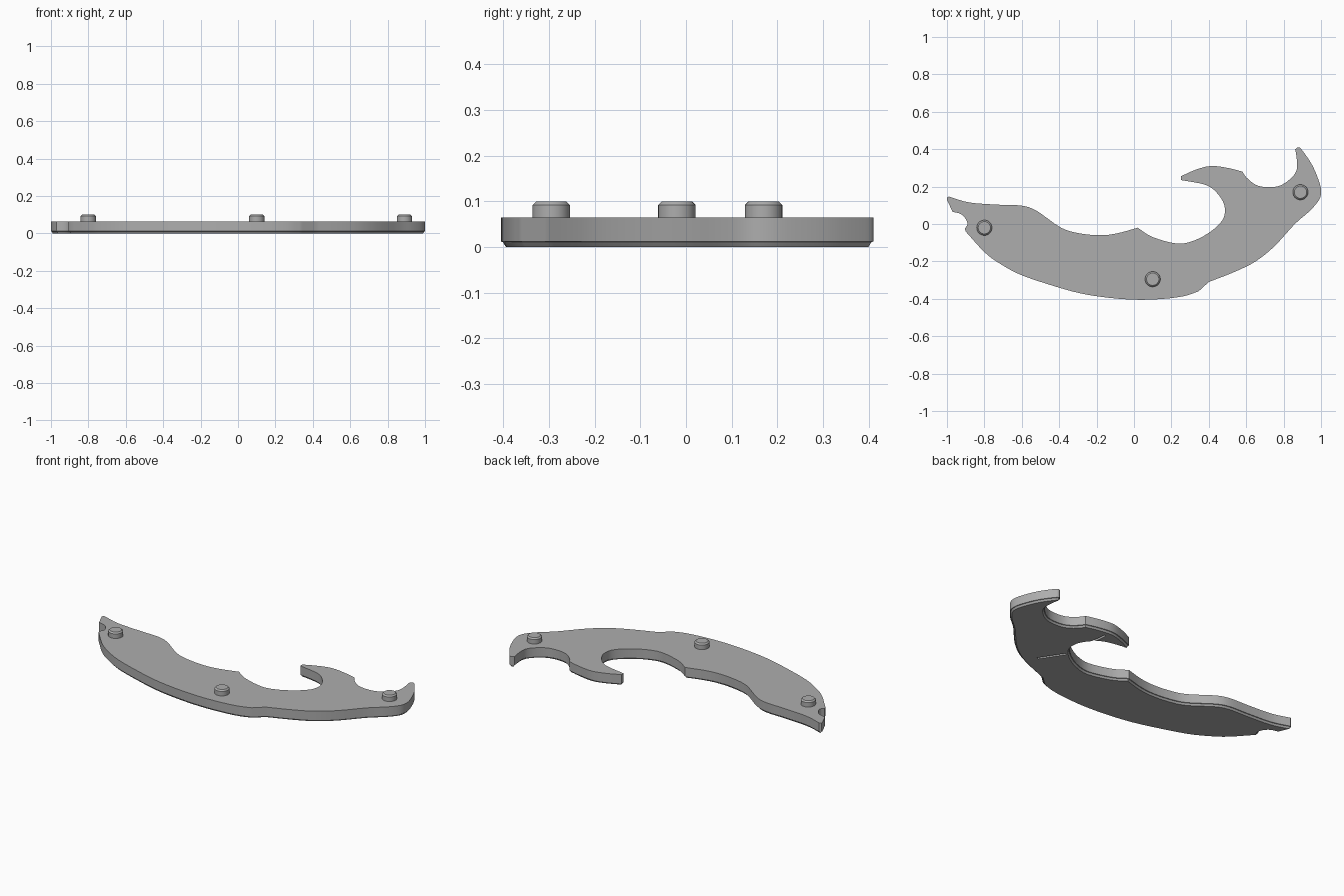
import bpy
import bmesh
import math
from mathutils import Vector

default = bpy.data.objects.get("Cube")
if default:
    bpy.data.objects.remove(default, do_unlink=True)

grey = bpy.data.materials.new("plain grey")
grey.use_nodes = True
grey.diffuse_color = (.42, .42, .42, 1)
grey.node_tree.nodes["Principled BSDF"].inputs["Base Color"].default_value = grey.diffuse_color


def make_object(name, bm):
    """Turn a bmesh into a grey object in the scene."""
    bmesh.ops.recalc_face_normals(bm, faces=bm.faces)
    mesh = bpy.data.meshes.new(name)
    bm.to_mesh(mesh)
    bm.free()
    mesh.materials.append(grey)
    obj = bpy.data.objects.new(name, mesh)
    bpy.context.collection.objects.link(obj)
    return obj


def select_only(obj):
    bpy.ops.object.select_all(action='DESELECT')
    obj.select_set(True)
    bpy.context.view_layer.objects.active = obj


def smooth(obj):
    select_only(obj)
    bpy.ops.object.shade_smooth_by_angle(angle=math.radians(28))


def spline(points, steps=4):
    """Smooth curve through the points, with sharp corners at both ends."""
    pts = [Vector(p) for p in points]
    if len(pts) == 2:
        return pts
    pts = [2 * pts[0] - pts[1]] + pts + [2 * pts[-1] - pts[-2]]
    curve = []
    for a, b, c, d in zip(pts, pts[1:], pts[2:], pts[3:]):
        for i in range(steps):
            t = i / steps
            curve.append(b + (c - a) * t / 2
                         + (2 * a - 5 * b + 4 * c - d) * t * t / 2
                         + (3 * b - a - 3 * c + d) * t ** 3 / 2)
    return curve + [pts[-2]]


# Outline edges, each running from one sharp corner to the next
tail_back = [(-.99, .147), (-.88, .115), (-.72, .103), (-.6, .098), (-.52, .07),
             (-.39, -.02), (-.29, -.05), (-.18, -.06), (-.09, -.05), (.02, -.02)]
inner_bay = [(.02, -.02), (.1, -.07), (.235, -.105), (.33, -.085), (.41, -.04),
             (.465, .01), (.485, .055), (.48, .11), (.44, .17), (.38, .21), (.25, .235)]
beak_back = [(.25, .255), (.33, .29), (.41, .31), (.5, .3), (.58, .28)]
small_bay = [(.58, .28), (.6, .25), (.65, .21), (.71, .197), (.78, .205),
             (.84, .245), (.87, .29), (.87, .35), (.862, .4)]
hook_side = [(.862, .4), (.88, .41), (.9, .393), (.95, .32), (.985, .24), (1, .18),
             (.99, .13), (.94, .07), (.86, 0), (.75, -.12), (.65, -.2), (.54, -.255), (.4, -.31)]
belly = [(.345, -.36), (.27, -.385), (.16, -.4), (.02, -.405), (-.13, -.395), (-.29, -.37),
         (-.45, -.325), (-.61, -.27), (-.72, -.21), (-.8, -.15), (-.9, -.04)]
tail_notch = [(-.905, -.025), (-.89, 0), (-.905, .035), (-.93, .055), (-.97, .065)]
tail_tip = [(-1, .13), (-1, .142)]

outline = []
for edge in (tail_back, inner_bay, beak_back, small_bay, hook_side, belly, tail_notch, tail_tip):
    for point in spline(edge):
        if not outline or (point - outline[-1]).length > .002:
            outline.append(point)

# Body plate with a stepped chamfer around the underside
bm = bmesh.new()
bottom = bm.faces.new([bm.verts.new((p.x, p.y, .012)) for p in outline])
bottom.normal_update()
if bottom.normal.z > 0:
    bottom.normal_flip()
bottom_verts = list(bottom.verts)
top_verts = [bm.verts.new((v.co.x, v.co.y, .065)) for v in bottom_verts]
bm.faces.new(list(reversed(top_verts)))
for i, v in enumerate(bottom_verts):
    j = i - 1
    bm.faces.new((v, bottom_verts[j], top_verts[j], top_verts[i]))
bm.normal_update()
for inset, drop in ((.004, .001), (.003, .005), (.004, .006)):
    bmesh.ops.inset_region(bm, faces=[bottom], thickness=inset, depth=drop, use_even_offset=False)
for v in bottom.verts:
    v.co.z = 0
body = make_object("body_plate", bm)

# Narrow grooves cut into the underside
for start, end in (((.555, -.157), (.467, -.022)), ((.446, .141), (.432, .27))):
    a, b = Vector(start), Vector(end)
    side = (b - a).orthogonal().normalized() * .007
    bm = bmesh.new()
    base = bm.faces.new([bm.verts.new((p.x, p.y, -.02))
                         for p in (a - side, b - side, b + side, a + side)])
    extruded = bmesh.ops.extrude_face_region(bm, geom=[base])["geom"]
    for v in extruded:
        if isinstance(v, bmesh.types.BMVert):
            v.co.z = .015
    cutter = make_object("groove_cutter", bm)
    cutter.hide_render = True
    cut = body.modifiers.new("groove", 'BOOLEAN')
    cut.operation = 'DIFFERENCE'
    cut.solver = 'EXACT'
    cut.object = cutter
    select_only(body)
    bpy.ops.object.modifier_apply(modifier=cut.name)
    bpy.data.objects.remove(cutter, do_unlink=True)
smooth(body)

# Round pegs with chamfered tops
pegs = {"tail_peg": (-.8, -.02), "belly_peg": (.1, -.295), "hook_peg": (.89, .17)}
for name, (x, y) in pegs.items():
    bm = bmesh.new()
    rings = []
    for radius, z in ((.041, .06), (.041, .092), (.033, .1)):
        circle = bmesh.ops.create_circle(bm, segments=32, radius=radius)["verts"]
        for v in circle:
            v.co += Vector((x, y, z))
        rings.append(circle)
    for low, high in zip(rings, rings[1:]):
        for i in range(len(low)):
            bm.faces.new((low[i - 1], low[i], high[i], high[i - 1]))
    bm.faces.new(rings[0])
    bm.faces.new(rings[-1])
    smooth(make_object(name, bm))
